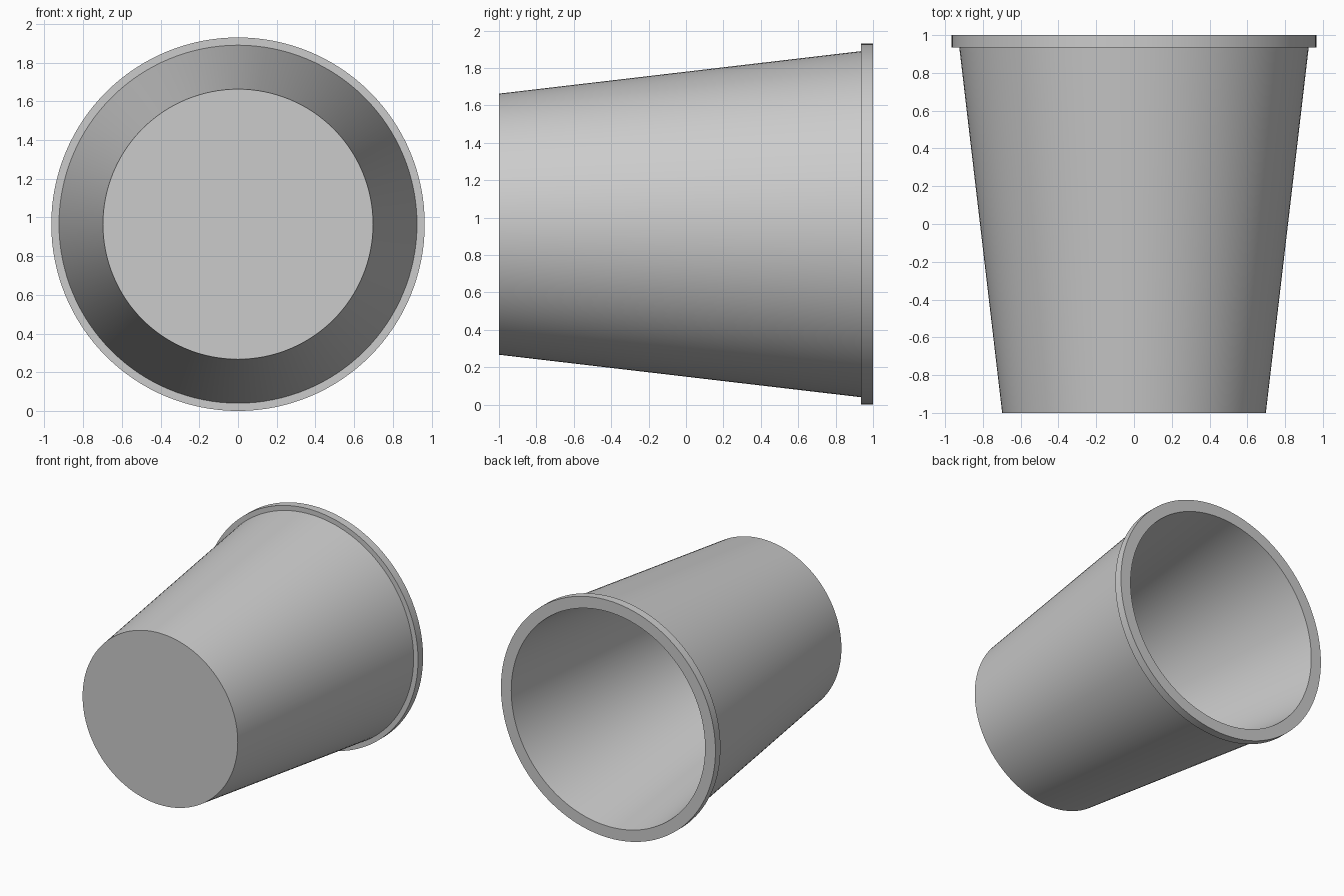
import bpy
import bmesh
import math
from mathutils import Vector

cube = bpy.data.objects.get("Cube")
if cube:
    bpy.data.objects.remove(cube, do_unlink=True)

RIM = 0.965       # rim radius, also the height of the axis
WALL = 0.06       # wall thickness
SIDES = 128

grey = bpy.data.materials.new("light grey")
grey.use_nodes = True
colour = (0.6, 0.6, 0.6, 1)
grey.diffuse_color = colour
grey.node_tree.nodes["Principled BSDF"].inputs["Base Color"].default_value = colour


def lathe(name, profile):
    """Spin a (radius, y) profile around the horizontal axis."""
    bm = bmesh.new()
    verts = [bm.verts.new((r, y, RIM)) for r, y in profile]
    edges = [bm.edges.new(pair) for pair in zip(verts, verts[1:])]
    bmesh.ops.spin(bm, geom=verts + edges, cent=Vector((0, 0, RIM)),
                   axis=(0, 1, 0), angle=math.tau, steps=SIDES)
    bmesh.ops.remove_doubles(bm, verts=bm.verts, dist=0.0001)
    bmesh.ops.recalc_face_normals(bm, faces=bm.faces)
    mesh = bpy.data.meshes.new(name)
    bm.to_mesh(mesh)
    bm.free()
    mesh.materials.append(grey)
    obj = bpy.data.objects.new(name, mesh)
    bpy.context.collection.objects.link(obj)
    bpy.ops.object.select_all(action="DESELECT")
    obj.select_set(True)
    bpy.context.view_layer.objects.active = obj
    bpy.ops.object.shade_smooth_by_angle(angle=math.radians(30))
    return obj


# Tapered cup lying on its side: closed base, outer wall, stepped rim, hollow inside
lathe("cup", [
    (0, -1), (0.698, -1),
    (0.925, 0.935), (RIM, 0.935), (RIM, 1),
    (0.932 - WALL, 1), (0.705 - WALL, WALL - 1), (0, WALL - 1),
])
